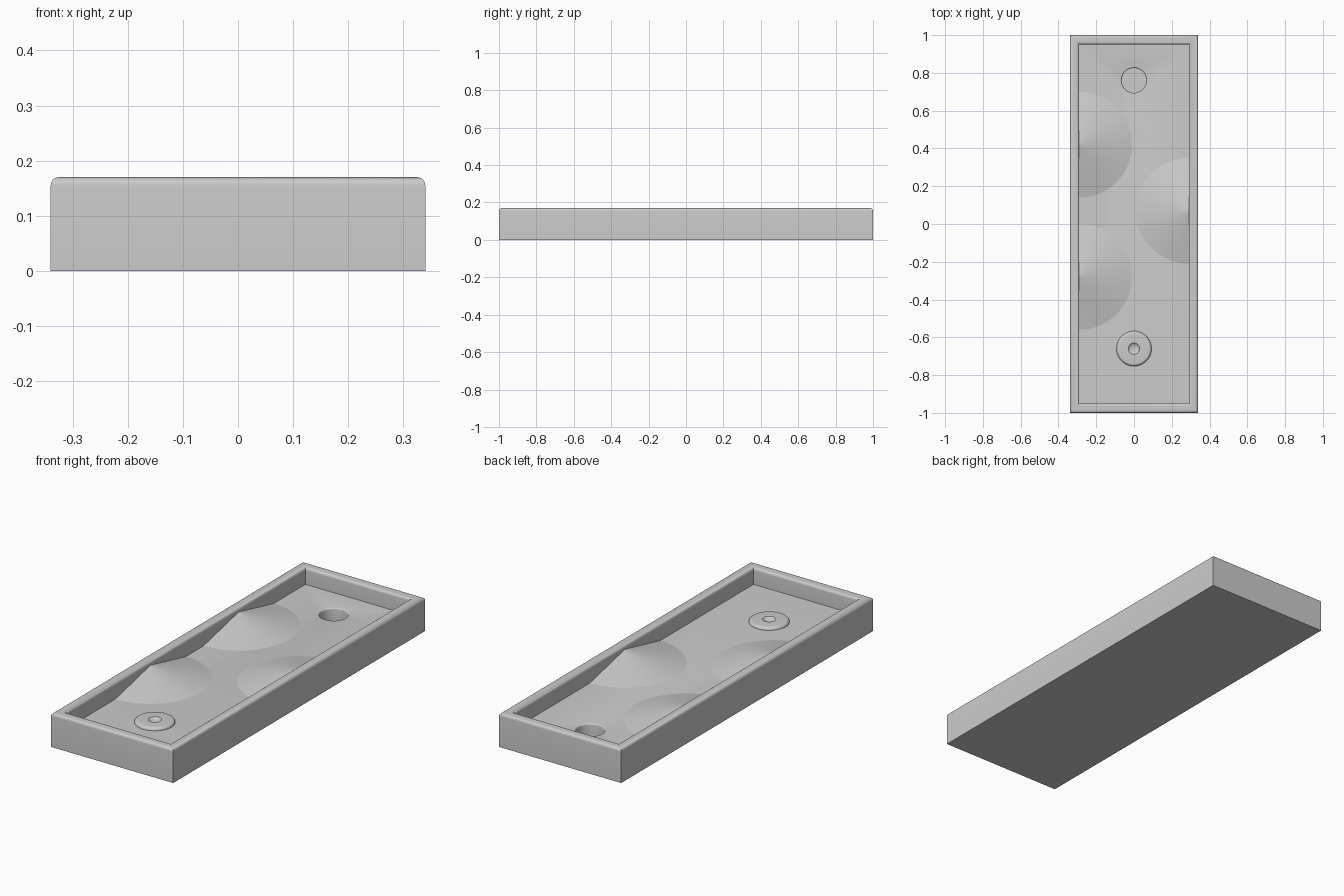
import bpy, bmesh, math

if "Cube" in bpy.data.objects:
    bpy.data.objects.remove(bpy.data.objects["Cube"])

HX, HY, H = 0.34, 1.0, 0.17      # tray half sizes and height
WALL, R, FLOOR = 0.05, 0.015, 0.085

grey = bpy.data.materials.new("light grey")
grey.diffuse_color = (0.6, 0.6, 0.6, 1)
grey.use_nodes = True
grey.node_tree.nodes["Principled BSDF"].inputs["Base Color"].default_value = grey.diffuse_color


def finish(bm, name):
    bmesh.ops.recalc_face_normals(bm, faces=bm.faces)
    mesh = bpy.data.meshes.new(name)
    bm.to_mesh(mesh)
    bm.free()
    mesh.materials.append(grey)
    ob = bpy.data.objects.new(name, mesh)
    bpy.context.collection.objects.link(ob)
    bpy.ops.object.select_all(action='DESELECT')
    ob.select_set(True)
    bpy.context.view_layer.objects.active = ob
    bpy.ops.object.shade_smooth_by_angle(angle=math.radians(35))
    return ob


def arc(cx, cz, r, a0, a1, n=6):
    angles = [math.radians(a0 + (a1 - a0) * i / n) for i in range(n + 1)]
    return [(cx + r * math.cos(a), cz + r * math.sin(a)) for a in angles]


def rect_ring(bm, inset, z):
    x, y = HX - inset, HY - inset
    return [bm.verts.new(p) for p in ((-x, -y, z), (x, -y, z), (x, y, z), (-x, y, z))]


def round_ring(bm, x, y, r, z, n=48):
    return [bm.verts.new((x + r * math.cos(2 * math.pi * i / n),
                          y + r * math.sin(2 * math.pi * i / n), z)) for i in range(n)]


def bridge(bm, rings):
    for a, b in zip(rings, rings[1:]):
        for i in range(len(a)):
            j = (i + 1) % len(a)
            bm.faces.new((a[i], a[j], b[j], b[i]))


def loop_edges(bm, ring):
    return [bm.edges.get((ring[i], ring[(i + 1) % len(ring)])) for i in range(len(ring))]


# Tray: base, rounded rim, recessed floor and the cup sunk into it
bm = bmesh.new()
profile = [(0, 0)] + arc(R, H - R, R, 180, 90) + arc(WALL - R, H - R, R, 90, 0) + [(WALL, FLOOR)]
rim = [rect_ring(bm, d, z) for d, z in profile]
bridge(bm, rim)
bm.faces.new(rim[0])
lip = arc(0.073, FLOOR - 0.007, 0.007, 90, 180, 4)
cup = [round_ring(bm, 0, 0.76, r, z) for r, z in lip + [(0.066, 0.02)]]
bridge(bm, cup)
bm.faces.new(cup[-1])
bmesh.ops.triangle_fill(bm, use_beauty=True, normal=(0, 0, 1),
                        edges=loop_edges(bm, rim[-1]) + loop_edges(bm, cup[0]))
finish(bm, "tray")

# Tee: low rounded disc with a dimple
bm = bmesh.new()
top = FLOOR + 0.014
shape = [(0.093, FLOOR - 0.005)] + arc(0.079, FLOOR, 0.014, 0, 90)
shape += [(0.030, top), (0.026, top - 0.004), (0.018, top - 0.008), (0.008, top - 0.010)]
tee = [round_ring(bm, 0, -0.66, r, z) for r, z in shape]
bridge(bm, tee)
bm.faces.new(tee[0])
bm.faces.new(tee[-1])
finish(bm, "tee")


# Mounds: half cones leaning on the side walls
def mound(name, side, y, r=0.28, height=0.063, n=32):
    bm = bmesh.new()
    x0 = side * (HX - WALL)
    rows = []
    for rad, z in ((r, 0), (r * 0.5, height * 0.5), (0.012, height - 0.002)):
        rows.append([bm.verts.new((x0 - side * rad * math.sin(math.pi * i / n),
                                   y + rad * math.cos(math.pi * i / n),
                                   FLOOR + z)) for i in range(n + 1)])
    tip = bm.verts.new((x0, y, FLOOR + height))
    for a, b in zip(rows, rows[1:]):
        for i in range(n):
            bm.faces.new((a[i], a[i + 1], b[i + 1], b[i]))
    for i in range(n):
        bm.faces.new((rows[-1][i], rows[-1][i + 1], tip))
    ob = finish(bm, name)
    # open half surface: make its faces point up
    if ob.data.polygons[0].normal.z < 0:
        ob.data.flip_normals()


mound("mound_back_left", -1, 0.42)
mound("mound_front_left", -1, -0.28)
mound("mound_right", 1, 0.07)
